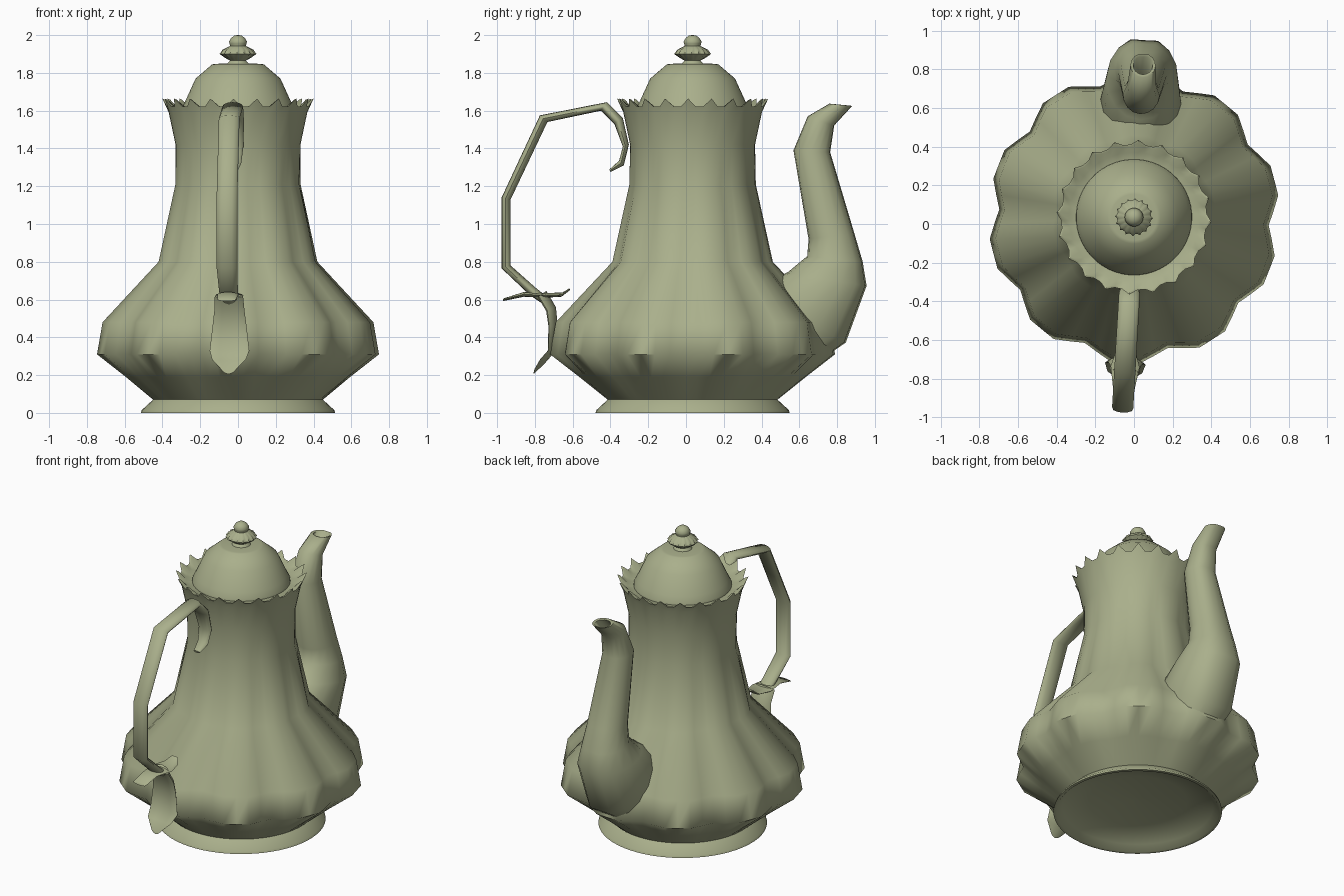
import bpy, bmesh, math
from mathutils import Vector, Matrix

AXIS_Y = 0.035                       # body axis sits slightly behind the origin
PLACE = Matrix.Translation((0, AXIS_Y, 0)) @ Matrix.Rotation(math.radians(-3.4), 4, 'Z')

glaze = bpy.data.materials.new("sage_glaze")
glaze.diffuse_color = (0.40, 0.43, 0.26, 1)


def skin(name, rings, angle=60):
    """Join closed rings of points into a capped smooth tube."""
    bm = bmesh.new()
    rows = [[bm.verts.new(p) for p in ring] for ring in rings]
    n = len(rows[0])
    for a, b in zip(rows, rows[1:]):
        for i in range(n):
            j = (i + 1) % n
            bm.faces.new((a[i], a[j], b[j], b[i]))
    bm.faces.new(rows[0][::-1])
    bm.faces.new(rows[-1])
    bmesh.ops.recalc_face_normals(bm, faces=bm.faces)
    bm.transform(PLACE)
    for f in bm.faces:
        f.smooth = True
    me = bpy.data.meshes.new(name)
    bm.to_mesh(me)
    bm.free()
    me.set_sharp_from_angle(angle=math.radians(angle))
    me.materials.append(glaze)
    ob = bpy.data.objects.new(name, me)
    bpy.context.collection.objects.link(ob)
    return ob


def lathe(name, rows, n):
    """rows: radius, z, lobe depth, tooth radius, tooth height."""
    rings = []
    for r, z, lobe, tr, tz in rows:
        ring = []
        for i in range(n):
            a = 2 * math.pi * i / n
            dip = (1, 0.5, 0, 0, 0, 0.5)[i % 6] * lobe
            flat = 0.995 if lobe and i % 2 else 1
            tooth = 1 if i % 3 == 0 else 0
            rad = r * (1 - dip) * flat + tr * tooth
            ring.append((rad * math.cos(a), rad * math.sin(a), z + tz * tooth))
        rings.append(ring)
    return skin(name, rings)


def sweep(name, stations, n=12, cup=0, notch=0):
    """stations: two opposite side points (y, z, y, z) and the width in x."""
    rings = []
    for y1, z1, y2, z2, w in stations:
        p1, p2 = Vector((0, y1 - AXIS_Y, z1)), Vector((0, y2 - AXIS_Y, z2))
        mid, half = (p1 + p2) / 2, (p2 - p1) / 2
        ring = []
        for i in range(n):
            a = 2 * math.pi * i / n
            c, s = math.cos(a), math.sin(a)
            if i == n // 4:
                s -= notch
            ring.append(mid + half * s + half.normalized() * cup * c * c + Vector((w / 2 * c, 0, 0)))
        rings.append(ring)
    return skin(name, rings)


# Lobed body with hollow foot and toothed rim
lathe("body", [
    (0.02, 0.09, 0, 0, 0), (0.30, 0.075, 0, 0, 0), (0.46, 0.035, 0, 0, 0),
    (0.495, 0.0, 0, 0, 0), (0.515, 0.0, 0, 0, 0), (0.51, 0.015, 0, 0, 0),
    (0.45, 0.07, 0, 0, 0), (0.60, 0.19, 0.03, 0, 0), (0.755, 0.31, 0.075, 0, 0),
    (0.725, 0.48, 0.075, 0, 0), (0.425, 0.80, 0.045, 0, 0), (0.335, 1.21, 0.02, 0, 0),
    (0.331, 1.42, 0, 0, 0), (0.367, 1.59, 0, 0, 0), (0.377, 1.622, 0, 0.024, 0.042),
    (0.367, 1.622, 0, 0.018, 0.036), (0.335, 1.605, 0, 0, 0), (0.27, 1.60, 0, 0, 0),
], 60)

# Domed lid
lathe("lid", [(r, z, 0, 0, 0) for r, z in (
    (0.27, 1.59), (0.30, 1.60), (0.298, 1.615), (0.28, 1.65), (0.225, 1.77),
    (0.137, 1.845), (0.12, 1.848), (0.04, 1.85))], 48)

# Fluted finial
lathe("finial", [
    (0.06, 1.842, 0, 0, 0), (0.055, 1.852, 0, 0, 0), (0.042, 1.865, 0, 0, 0),
    (0.065, 1.88, 0, 0.004, 0), (0.088, 1.90, 0, 0.01, 0), (0.075, 1.922, 0, 0.007, 0),
    (0.042, 1.943, 0, 0, 0), (0.045, 1.955, 0, 0, 0), (0.048, 1.965, 0, 0, 0),
    (0.036, 1.985, 0, 0, 0), (0.02, 1.997, 0, 0, 0), (0.004, 2.0, 0, 0, 0)], 48)

# Spout, turned in at the mouth
sweep("spout", [
    (0.35, 0.45, 0.62, 0.20, 0.30), (0.40, 0.68, 0.86, 0.36, 0.42),
    (0.54, 0.745, 0.97, 0.67, 0.37), (0.643, 0.83, 0.945, 0.80, 0.29),
    (0.65, 0.92, 0.90, 0.95, 0.25), (0.57, 1.39, 0.77, 1.38, 0.19),
    (0.645, 1.57, 0.79, 1.52, 0.15), (0.76, 1.637, 0.885, 1.625, 0.13),
    (0.775, 1.632, 0.87, 1.622, 0.10), (0.69, 1.54, 0.765, 1.50, 0.08)], 16, notch=0.08)

# Handle with curled upper end
sweep("handle", [
    (-0.405, 1.29, -0.40, 1.275, 0.05), (-0.355, 1.335, -0.33, 1.31, 0.08),
    (-0.335, 1.41, -0.303, 1.42, 0.10), (-0.38, 1.53, -0.335, 1.56, 0.11),
    (-0.45, 1.60, -0.42, 1.645, 0.11), (-0.735, 1.54, -0.775, 1.575, 0.11),
    (-0.93, 1.13, -0.978, 1.14, 0.11), (-0.93, 0.78, -0.978, 0.765, 0.11),
    (-0.80, 0.665, -0.83, 0.625, 0.10), (-0.72, 0.60, -0.75, 0.57, 0.09)])

# Leaves at the lower end of the handle
sweep("lower_leaf", [
    (-0.74, 0.645, -0.78, 0.615, 0.15), (-0.69, 0.56, -0.735, 0.54, 0.16),
    (-0.68, 0.46, -0.72, 0.46, 0.18), (-0.69, 0.33, -0.72, 0.33, 0.21),
    (-0.755, 0.255, -0.765, 0.275, 0.18), (-0.81, 0.205, -0.805, 0.22, 0.08)], cup=0.02)
sweep("upper_leaf", [
    (-0.97, 0.592, -0.965, 0.607, 0.10), (-0.86, 0.615, -0.86, 0.64, 0.11),
    (-0.74, 0.61, -0.74, 0.635, 0.15), (-0.66, 0.615, -0.655, 0.637, 0.10),
    (-0.615, 0.65, -0.62, 0.66, 0.05)])
